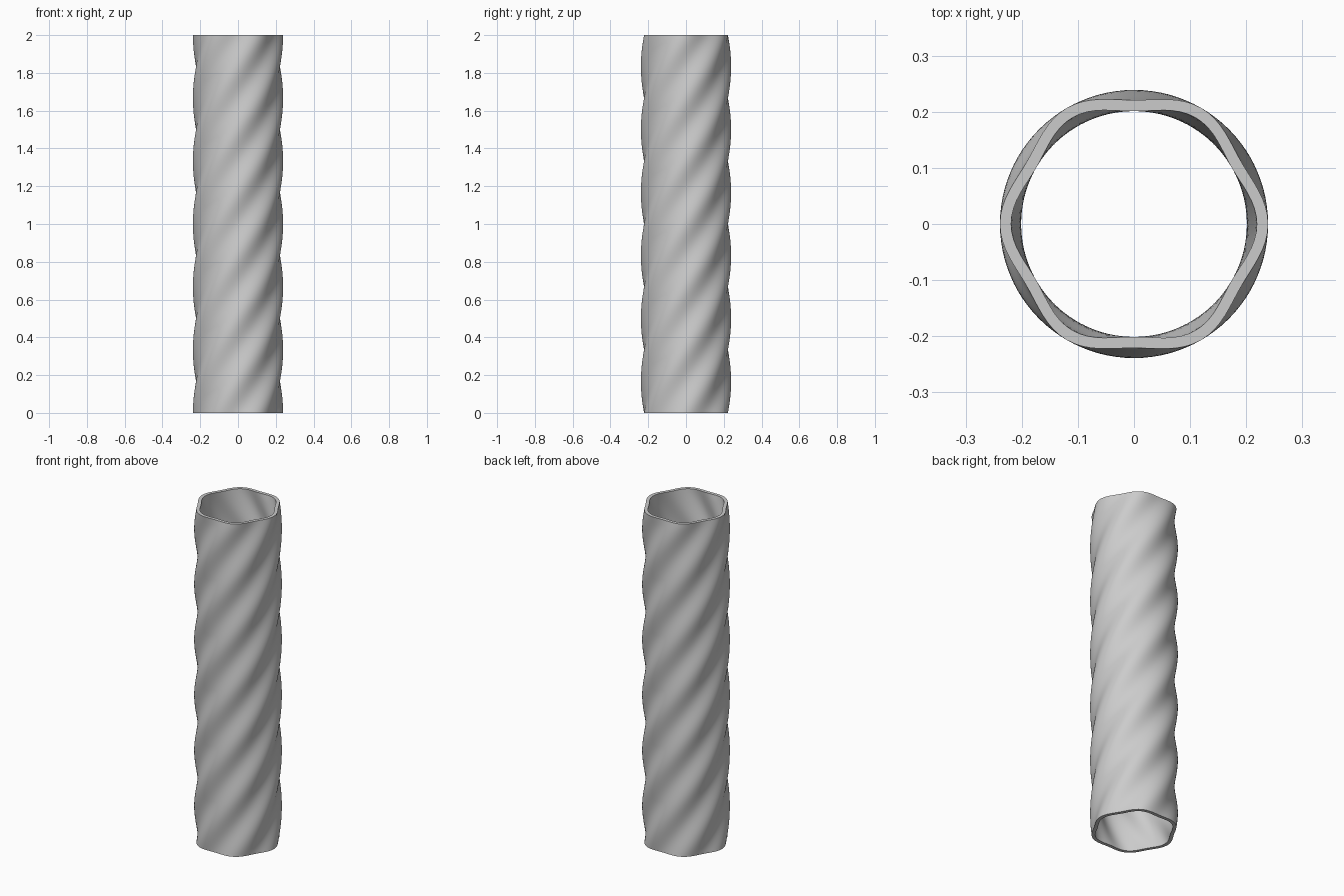
import bpy, bmesh
from math import sin, cos, pi, radians

if "Cube" in bpy.data.objects:
    bpy.data.objects.remove(bpy.data.objects["Cube"])

HEIGHT, MEAN_R, RIPPLE, LOBES, WALL = 2.0, 0.23, 0.009, 6, 0.02
SEGS, LEVELS = 96, 120
bm = bmesh.new()


def twisted_skin(offset):
    """Rings of a softly six-sided section making one full turn over the height."""
    rings = []
    for k in range(LEVELS + 1):
        z = HEIGHT * k / LEVELS
        turn = 2 * pi * k / LEVELS
        ring = []
        for i in range(SEGS):
            a = 2 * pi * i / SEGS
            r = MEAN_R + RIPPLE * cos(LOBES * (a - turn)) - offset
            ring.append(bm.verts.new((r * cos(a), r * sin(a), z)))
        rings.append(ring)
    return rings


def bridge(lower, upper):
    for i in range(SEGS):
        j = (i + 1) % SEGS
        bm.faces.new((lower[i], lower[j], upper[j], upper[i]))


# Outer and inner walls
outer, inner = twisted_skin(0), twisted_skin(WALL)
for k in range(LEVELS):
    bridge(outer[k], outer[k + 1])
    bridge(inner[k + 1], inner[k])

# Flat rims at both ends
bridge(outer[-1], inner[-1])
bridge(inner[0], outer[0])

bmesh.ops.recalc_face_normals(bm, faces=bm.faces[:])
mesh = bpy.data.meshes.new("twisted_tube")
bm.to_mesh(mesh)
bm.free()
tube = bpy.data.objects.new("twisted_tube", mesh)
bpy.context.collection.objects.link(tube)
bpy.context.view_layer.objects.active = tube
tube.select_set(True)
bpy.ops.object.shade_smooth_by_angle(angle=radians(40))
